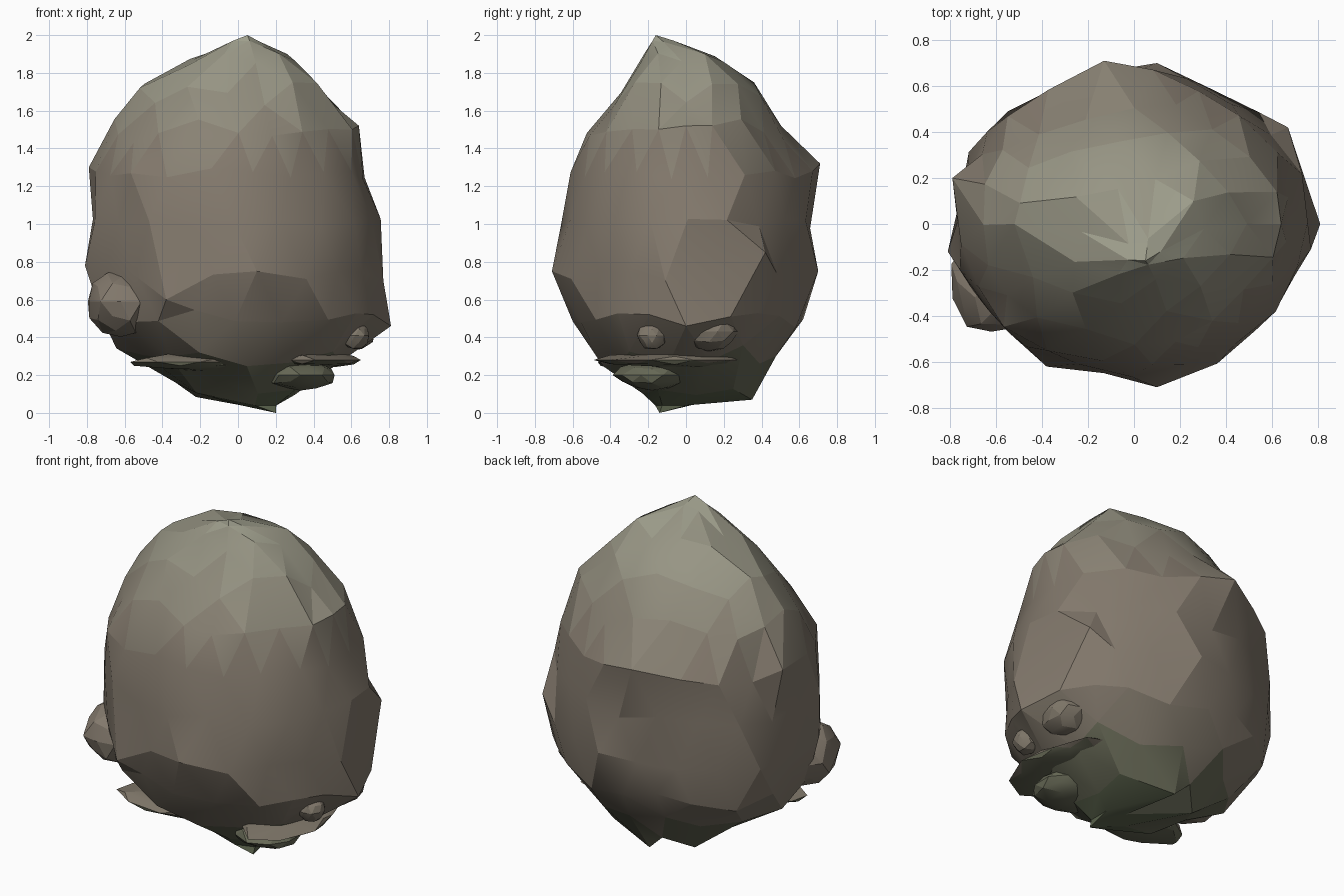
import bpy, bmesh, math, random
from mathutils import Vector

if "Cube" in bpy.data.objects:
    bpy.data.objects.remove(bpy.data.objects["Cube"])

random.seed(7)

# Outline of the boulder: z, x min, x max, y min, y max
PROFILE = [
    (0.00, 0.19, 0.19, -0.14, -0.14),
    (0.08, -0.24, 0.27, -0.22, 0.34),
    (0.22, -0.45, 0.48, -0.36, 0.43),
    (0.35, -0.68, 0.66, -0.54, 0.53),
    (0.50, -0.75, 0.77, -0.61, 0.65),
    (0.75, -0.79, 0.77, -0.68, 0.69),
    (1.00, -0.78, 0.76, -0.65, 0.67),
    (1.28, -0.77, 0.69, -0.63, 0.67),
    (1.50, -0.68, 0.64, -0.52, 0.51),
    (1.75, -0.48, 0.44, -0.34, 0.35),
    (1.90, -0.23, 0.25, -0.22, 0.15),
    (2.00, 0.05, 0.05, -0.16, -0.16),
]

# Prominent corners that the nearest vertex is pulled onto
CORNERS = [
    (0.81, 0.0, 0.46), (0.67, 0.42, 0.85), (-0.13, 0.71, 1.32),
    (0.1, -0.71, 0.75), (-0.79, 0.2, 1.3), (-0.81, -0.12, 0.78),
    (0.1, 0.7, 0.75), (0.2, -0.14, 0.0), (0.05, -0.16, 2.0),
    (-0.38, -0.62, 0.6), (0.0, 0.35, 0.07), (0.26, 0.1, 1.9),
    (-0.52, 0.0, 1.72), (0.64, 0.0, 1.52),
]


def outline(z):
    for a, b in zip(PROFILE, PROFILE[1:]):
        if z <= b[0]:
            t = max(0, (z - a[0]) / (b[0] - a[0]))
            return [p + (q - p) * t for p, q in zip(a[1:], b[1:])]
    return PROFILE[-1][1:]


# Stone colour bands: mossy dark base, brown middle, pale top
def mix(a, b, t):
    return [p + (q - p) * t for p, q in zip(a, b)] + [1]


BASE, STONE, TOP = (0.10, 0.12, 0.07), (0.225, 0.19, 0.15), (0.34, 0.34, 0.26)
materials = []
for i in range(12):
    z = i / 11 * 2
    if z < 0.4:
        col = mix(BASE, STONE, max(0, (z - 0.1) / 0.3))
    else:
        col = mix(STONE, TOP, max(0, (z - 1.3) / 0.7))
    m = bpy.data.materials.new("stone_band_%d" % i)
    m.diffuse_color = col
    m.use_nodes = True
    m.node_tree.nodes["Principled BSDF"].inputs["Base Color"].default_value = m.diffuse_color
    materials.append(m)


def finish(bm, name):
    mesh = bpy.data.meshes.new(name)
    bm.to_mesh(mesh)
    bm.free()
    for m in materials:
        mesh.materials.append(m)
    for p in mesh.polygons:
        p.material_index = max(0, min(11, round(p.center.z / 2 * 11)))
    ob = bpy.data.objects.new(name, mesh)
    bpy.context.collection.objects.link(ob)
    bpy.ops.object.select_all(action='DESELECT')
    ob.select_set(True)
    bpy.context.view_layer.objects.active = ob
    bpy.ops.object.shade_smooth_by_angle(angle=math.radians(18))


# Main boulder
bm = bmesh.new()
bmesh.ops.create_icosphere(bm, subdivisions=3, radius=1)
for v in bm.verts:
    z = 1 + v.co.z
    flat = Vector((v.co.x, v.co.y))
    d = flat.normalized() if flat.length > 1e-4 else flat
    x0, x1, y0, y1 = outline(z)
    k = random.uniform(0.955, 1.025)
    v.co = ((x0 + x1) / 2 + d.x * (x1 - x0) / 2 * k,
            (y0 + y1) / 2 + d.y * (y1 - y0) / 2 * k,
            min(1.97, max(0.04, z + random.uniform(-0.03, 0.03))))
for c in CORNERS:
    c = Vector(c)
    min(bm.verts, key=lambda v: (v.co - c).length).co = c
finish(bm, "boulder")


# Small lumps and thin ledges around the foot
def lump(name, centre, radii, rough=0.1, detail=2):
    bm = bmesh.new()
    bmesh.ops.create_icosphere(bm, subdivisions=detail, radius=1)
    for v in bm.verts:
        k = random.uniform(1 - rough, 1 + rough * 0.4)
        v.co = [c + r * p * k for c, r, p in zip(centre, radii, v.co)]
    finish(bm, name)


lump("left_lump", (-0.62, -0.25, 0.59), (0.18, 0.24, 0.19))
lump("right_front_nodule", (0.62, -0.18, 0.41), (0.08, 0.08, 0.08))
lump("right_back_nodule", (0.60, 0.12, 0.43), (0.14, 0.16, 0.11))
lump("left_ledge", (-0.2, -0.29, 0.27), (0.38, 0.19, 0.045), 0.2)
lump("right_ledge", (0.41, -0.06, 0.28), (0.24, 0.40, 0.045), 0.2)
lump("under_lump", (0.33, -0.18, 0.20), (0.20, 0.20, 0.08))
